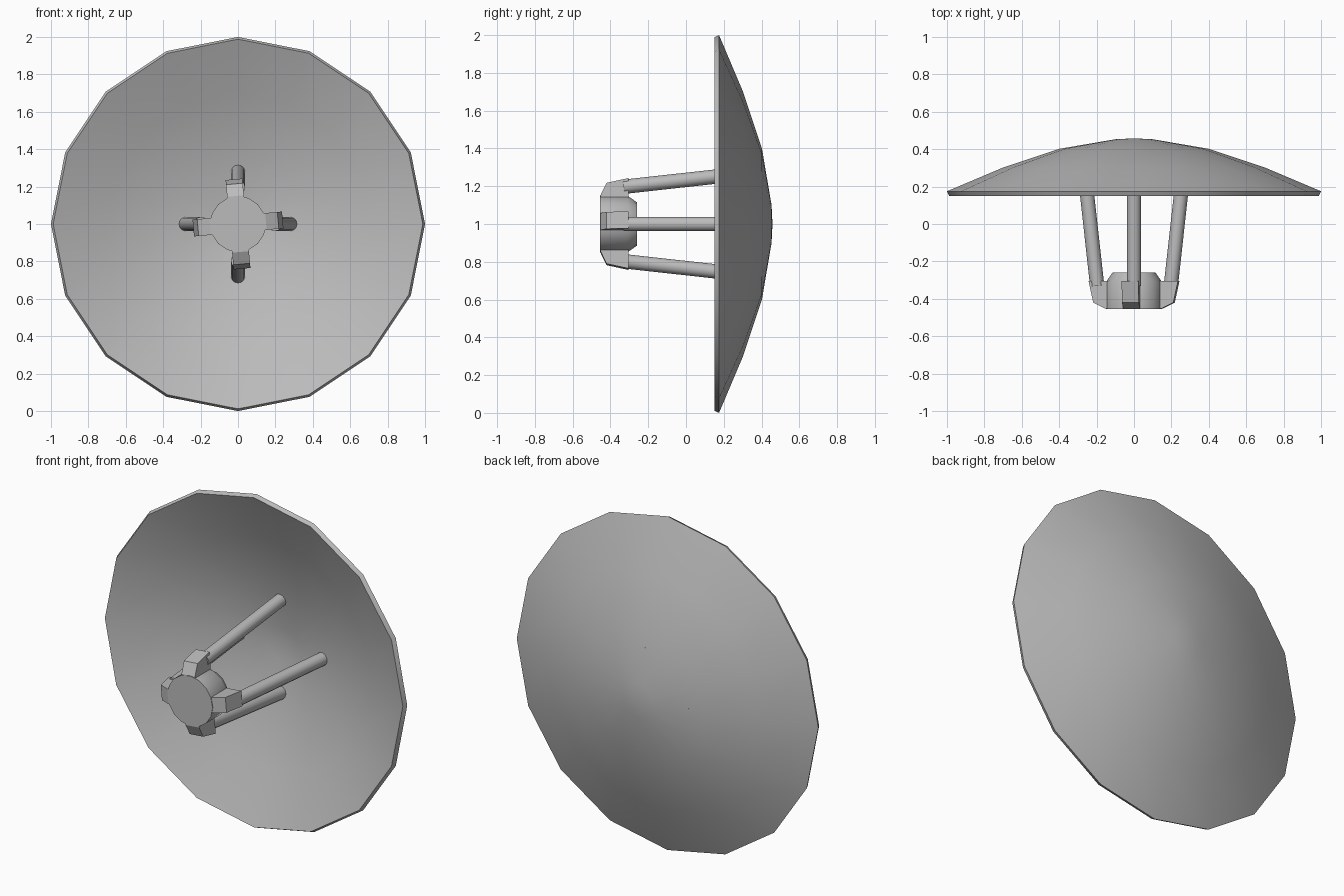
import bpy, bmesh, math
from mathutils import Matrix, Vector

if "Cube" in bpy.data.objects:
    bpy.data.objects.remove(bpy.data.objects["Cube"], do_unlink=True)

CENTRE = Vector((0, 0, 1))

grey = bpy.data.materials.new("light_grey")
grey.use_nodes = True
grey.diffuse_color = (0.5, 0.5, 0.5, 1)
grey.node_tree.nodes["Principled BSDF"].inputs["Base Color"].default_value = (0.5, 0.5, 0.5, 1)


def finish(name, bm, angle):
    bmesh.ops.recalc_face_normals(bm, faces=bm.faces)
    mesh = bpy.data.meshes.new(name)
    bm.to_mesh(mesh)
    bm.free()
    mesh.materials.append(grey)
    obj = bpy.data.objects.new(name, mesh)
    obj.location = CENTRE
    bpy.context.collection.objects.link(obj)
    bpy.ops.object.select_all(action="DESELECT")
    obj.select_set(True)
    bpy.context.view_layer.objects.active = obj
    if angle:
        bpy.ops.object.shade_smooth_by_angle(angle=math.radians(angle))
    return obj


def lathe(name, profile, sides, angle):
    """Turn a (radius, y) profile around the y axis."""
    bm = bmesh.new()
    verts = [bm.verts.new((r, y, 0)) for r, y in profile]
    edges = [bm.edges.new(pair) for pair in zip(verts, verts[1:])]
    bmesh.ops.spin(bm, geom=verts + edges, cent=(0, 0, 0), axis=(0, 1, 0),
                   angle=math.tau, steps=sides, use_merge=True)
    bmesh.ops.remove_doubles(bm, verts=bm.verts, dist=0.0005)
    return finish(name, bm, angle)


# Thin reflector dish: outer shell, rim, inner shell
lathe("dish", [(0, 0.458), (0.1, 0.453), (0.4, 0.402), (0.7, 0.302), (1, 0.175),
               (0.988, 0.15), (0.69, 0.28), (0.4, 0.38), (0.1, 0.432), (0, 0.437)], 16, 30)

# Feed hub with a tapered back
lathe("feed_hub", [(0, -0.26), (0.115, -0.26), (0.15, -0.31), (0.15, -0.455), (0, -0.455)], 16, 35)

# Four struts and their clips, set around the hub
for i, side in enumerate(("top", "left", "bottom", "right")):
    turn = Matrix.Rotation(i * math.pi / 2, 4, "Y")

    bm = bmesh.new()
    start, end = Vector((0, -0.33, 0.197)), Vector((0, 0.42, 0.28))
    along = end - start
    place = Matrix.Translation((start + end) / 2) @ along.to_track_quat("Z", "Y").to_matrix().to_4x4()
    bmesh.ops.create_cone(bm, cap_ends=True, segments=12, radius1=0.038, radius2=0.038,
                          depth=along.length, matrix=turn @ place)
    finish(side + "_strut", bm, 40)

    # Clip: side outline extruded sideways, twisted slightly about the hub
    bm = bmesh.new()
    outline = [(-0.305, 0.1), (-0.305, 0.24), (-0.42, 0.215), (-0.452, 0.15), (-0.452, 0.1)]
    face = bm.faces.new([bm.verts.new((-0.045, y, z)) for y, z in outline])
    moved = bmesh.ops.extrude_face_region(bm, geom=[face])["geom"]
    bmesh.ops.translate(bm, vec=(0.09, 0, 0), verts=[v for v in moved if isinstance(v, bmesh.types.BMVert)])
    twist = Matrix.Rotation(-0.09, 4, "Y")
    bmesh.ops.transform(bm, matrix=turn @ twist, verts=bm.verts)
    finish(side + "_clip", bm, 0)
